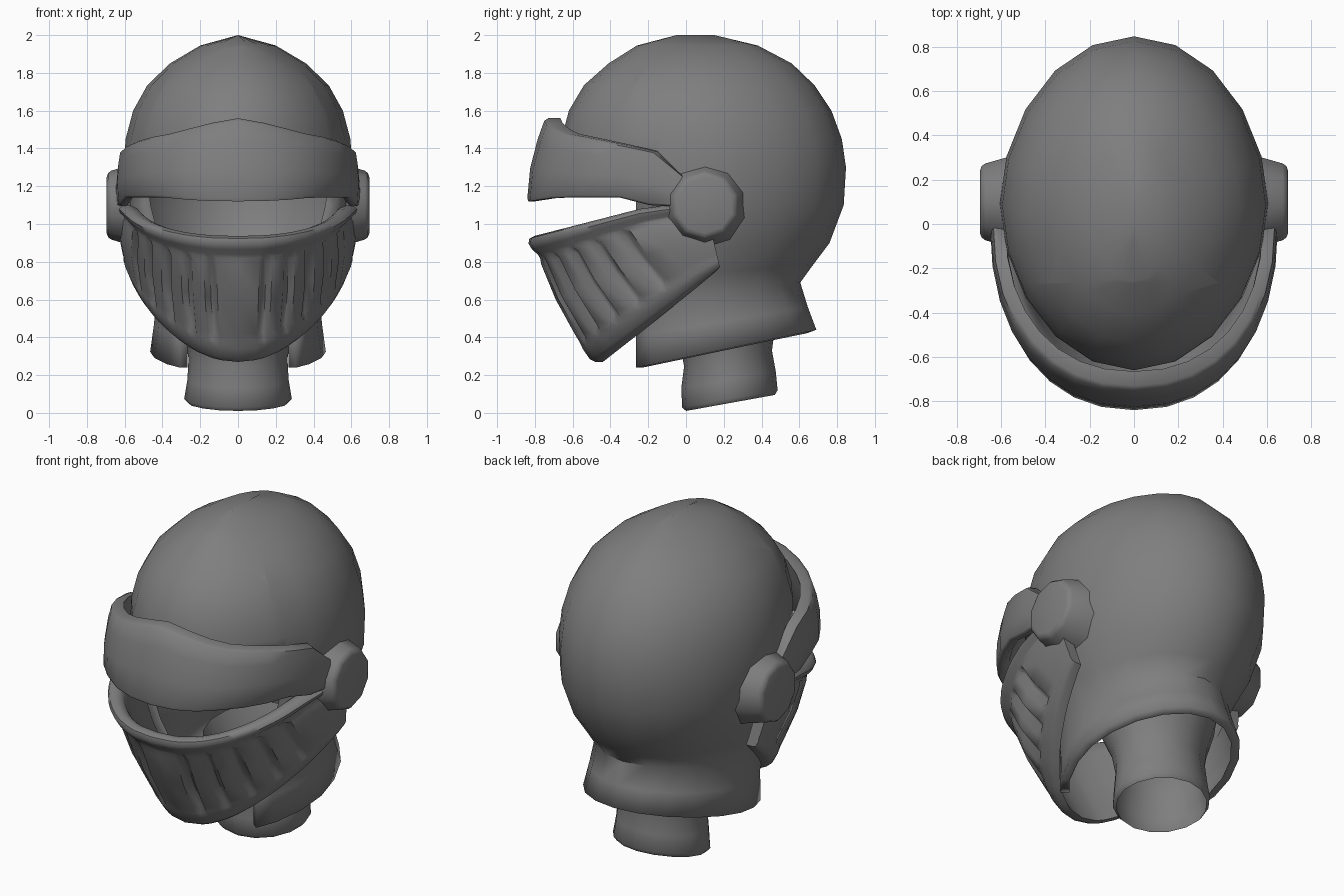
import bpy, bmesh, math
from mathutils import Vector, Matrix

cube = bpy.data.objects.get("Cube")
if cube:
    bpy.data.objects.remove(cube, do_unlink=True)

steel = bpy.data.materials.new("dark steel")
steel.use_nodes = True
COLOUR = (0.21, 0.21, 0.21, 1)
steel.diffuse_color = COLOUR
steel.node_tree.nodes["Principled BSDF"].inputs["Base Color"].default_value = COLOUR


def finish(name, bm, angle=50):
    bmesh.ops.remove_doubles(bm, verts=bm.verts, dist=0.0005)
    bmesh.ops.recalc_face_normals(bm, faces=bm.faces)
    # Open shells can come out inside out: the highest face must look up
    highest = max(bm.faces, key=lambda f: f.calc_center_median().z)
    if highest.normal.z < 0:
        bmesh.ops.reverse_faces(bm, faces=bm.faces)
    mesh = bpy.data.meshes.new(name)
    bm.to_mesh(mesh)
    bm.free()
    mesh.materials.append(steel)
    obj = bpy.data.objects.new(name, mesh)
    bpy.context.collection.objects.link(obj)
    bpy.ops.object.select_all(action='DESELECT')
    obj.select_set(True)
    bpy.context.view_layer.objects.active = obj
    bpy.ops.object.shade_smooth_by_angle(angle=math.radians(angle))
    return obj


def loft(sections, caps=True):
    """Skin a row of closed loops that have equal point counts."""
    bm = bmesh.new()
    loops = [[bm.verts.new(p) for p in s] for s in sections]
    n = len(loops[0])
    for a, b in zip(loops, loops[1:]):
        for i in range(n):
            j = (i + 1) % n
            bm.faces.new((a[i], a[j], b[j], b[i]))
    if caps:
        bm.faces.new(loops[0])
        bm.faces.new(loops[-1])
    return bm


def spow(v, e):
    return math.copysign(abs(v) ** e, v)


def ring(z, front, back, half_width, slope=0.0, count=20):
    """Oval ring, a little pointed front and back; z is its height at the back."""
    pts = []
    for i in range(count):
        a = 2 * math.pi * i / count
        y = (front + back) / 2 + (back - front) / 2 * spow(math.cos(a), 1.08)
        pts.append((half_width * math.sin(a), y, z + slope * (y - back)))
    return pts


def interp(x, table):
    for (x0, v0), (x1, v1) in zip(table, table[1:]):
        if x <= x1:
            return v0 + (v1 - v0) * max(0, x - x0) / (x1 - x0)
    return table[-1][1]


# Skull shell with flared neck guard, opened at the face
rings = [ring(*r) for r in (
    (2.0, -0.05, 0.15, 0), (1.945, -0.26, 0.38, 0.2), (1.85, -0.41, 0.56, 0.36),
    (1.735, -0.54, 0.68, 0.48), (1.6, -0.62, 0.77, 0.555), (1.45, -0.66, 0.825, 0.595),
    (1.3, -0.66, 0.847, 0.605), (1.1, -0.65, 0.835, 0.6), (0.9, -0.6, 0.76, 0.54, 0.03),
    (0.78, -0.54, 0.67, 0.48, 0.07), (0.69, -0.46, 0.605, 0.43, 0.12),
    (0.56, -0.43, 0.645, 0.445, 0.17), (0.44, -0.42, 0.69, 0.465, 0.21))]
bm = loft(rings, caps=False)
bmesh.ops.remove_doubles(bm, verts=bm.verts, dist=0.0005)
FACE_Y = -0.265
bmesh.ops.bisect_plane(bm, geom=bm.verts[:] + bm.edges[:] + bm.faces[:], dist=0.0005,
                       plane_co=(0, FACE_Y, 0), plane_no=(0, 1, 0))
opening = [f for f in bm.faces
           if f.calc_center_median().y < FACE_Y and f.calc_center_median().z < 1.3]
bmesh.ops.delete(bm, geom=opening, context='FACES')
shell = finish("skull_shell", bm)
thick = shell.modifiers.new("rolled_rim", 'SOLIDIFY')
thick.thickness = 0.05
thick.offset = -1
thick.use_rim_only = True

# Raised brow visor: a band swept around the front
TOP = ((-0.84, 1.56), (-0.817, 1.52), (-0.73, 1.48), (-0.4, 1.425), (-0.16, 1.38),
       (-0.03, 1.3), (0, 1.24))
LOW = ((-0.84, 1.12), (-0.7, 1.14), (-0.35, 1.14), (-0.2, 1.1), (0, 1.09))
BAND = ((0.6, 0.8, 0), (0.63, 0.835, 0), (0.643, 0.84, 0.04), (0.65, 0.825, 0.4),
        (0.645, 0.785, 0.75), (0.635, 0.75, 0.97), (0.615, 0.73, 1), (0.58, 0.665, 1),
        (0.575, 0.7, 0.7), (0.575, 0.77, 0.1))
sections = []
for i in range(17):
    a = math.radians(-90 + 180 * i / 16)
    sx, cy = spow(math.sin(a), 0.9), max(0, math.cos(a)) ** 0.9
    low, top = interp(-0.84 * cy, LOW), interp(-0.84 * cy, TOP)
    sections.append([(rx * sx, -ry * cy, low + (top - low) * t) for rx, ry, t in BAND])
finish("brow_visor", loft(sections))

# Mouth guard: columns of profiles, with grooves pressed into narrow columns
PROFILE = ((0.14, -0.09), (0.03, -0.085), (0, -0.07), (-0.01, -0.04), (0.01, -0.008),
           (0.05, 0.008), (0.1, 0.002), (0.14, -0.018), (0.17, -0.02), (0.22, -0.012),
           (0.5, 0), (0.78, 0), (0.85, 0), (0.9, 0.005), (0.98, 0), (1, -0.02), (1, -0.06),
           (0.85, -0.065), (0.5, -0.07))
GROOVED = (9, 10, 11)
half = [(0, 0)]
for mid in (12, 24, 36, 48, 60):
    half += [(mid - 3, 0), (mid - 0.8, 0.035), (mid + 0.8, 0.035), (mid + 3, 0)]
half += [(70, 0), (80, 0), (90, 0)]
columns = [(-d, g) for d, g in half[:0:-1]] + half
sections = []
for deg, groove in columns:
    a = math.radians(deg)
    s, c = math.sin(a), max(0, math.cos(a))
    ty = 0.1 - 0.94 * c ** 0.9
    upper = Vector((0.63 * spow(s, 0.9), ty,
                    interp(ty, ((-0.84, 0.93), (-0.2, 1.09), (0.1, 1.11)))))
    lower = Vector((0.59 * s, 0.18 - 0.68 * c ** 1.5, 0.77 - 0.5 * c ** 1.5))
    out = Vector((s, -c, 0))
    loop = []
    for k, (t, off) in enumerate(PROFILE):
        bulge = 0.02 * math.sin(math.pi * t)
        push = off + bulge - (groove if k in GROOVED else 0)
        loop.append(upper.lerp(lower, t) + out * push)
    sections.append(loop)
finish("mouth_guard", loft(sections))

# Hinge bosses at the temples
for side, name in ((1, "left_hinge"), (-1, "right_hinge")):
    bm = bmesh.new()
    place = (Matrix.Translation((side * 0.595, 0.1, 1.1))
             @ Matrix.Rotation(side * math.pi / 2, 4, 'Y')
             @ Matrix.Rotation(math.radians(18), 4, 'Z'))
    bmesh.ops.create_cone(bm, cap_ends=True, segments=10, radius1=0.235, radius2=0.175,
                          depth=0.2, matrix=place)
    rim = [e for e in bm.edges if all(abs(v.co.x) > 0.65 for v in e.verts)]
    bmesh.ops.bevel(bm, geom=rim, offset=0.025, segments=2, profile=0.5, affect='EDGES')
    finish(name, bm)

# Open neck tube, leaning slightly forward
neck = [ring(z, f, b, w, 0.18, 16) for z, f, b, w in (
    (0.095, 0.0, 0.47, 0.265), (0.12, -0.02, 0.485, 0.285), (0.22, -0.025, 0.475, 0.268),
    (0.33, -0.01, 0.455, 0.262), (0.44, -0.03, 0.47, 0.28), (0.6, -0.1, 0.52, 0.33))]
finish("neck", loft(neck, caps=False))
